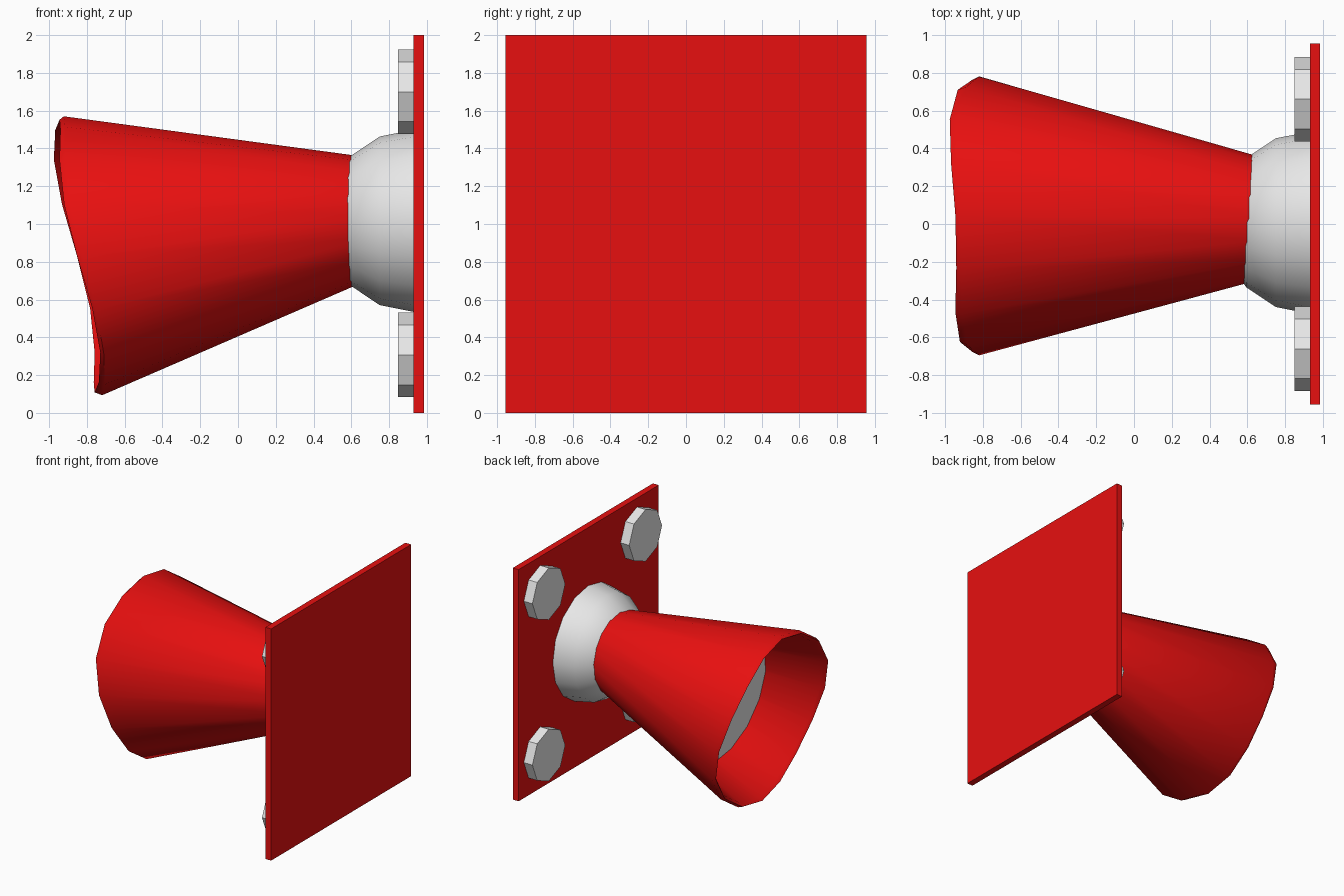
import bpy, bmesh, math

if "Cube" in bpy.data.objects:
    bpy.data.objects.remove(bpy.data.objects["Cube"])


def material(name, colour):
    m = bpy.data.materials.new(name)
    m.diffuse_color = (*colour, 1)
    m.use_nodes = True
    m.node_tree.nodes["Principled BSDF"].inputs["Base Color"].default_value = m.diffuse_color
    return m


RED = material("red paint", (0.8, 0.005, 0.005))
WHITE = material("white", (0.8, 0.8, 0.8))


def finish(name, bm, mat, smooth=None):
    bmesh.ops.recalc_face_normals(bm, faces=bm.faces)
    me = bpy.data.meshes.new(name)
    bm.to_mesh(me)
    bm.free()
    me.materials.append(mat)
    ob = bpy.data.objects.new(name, me)
    bpy.context.collection.objects.link(ob)
    if smooth:
        bpy.ops.object.select_all(action='DESELECT')
        ob.select_set(True)
        bpy.context.view_layer.objects.active = ob
        bpy.ops.object.shade_smooth_by_angle(angle=math.radians(smooth))
    return ob


def tube(name, rings, sides, mat, smooth=None, caps=False, loop=False):
    """Skin rings (x, y, z, radius, tilt, warp) that run along x."""
    bm = bmesh.new()
    rows = []
    for x, y, z, r, tilt, warp in rings:
        row = []
        for i in range(sides):
            a = 2 * math.pi * i / sides
            s, c = math.sin(a), math.cos(a)
            dx = -tilt * r * c + warp * (math.cos(3 * a)
                                         - 0.35 * (s + math.sin(3 * a)))
            row.append(bm.verts.new((x + dx, y + r * s, z + r * c)))
        rows.append(row)
    pairs = list(zip(rows, rows[1:]))
    if loop:
        pairs.append((rows[-1], rows[0]))
    for a, b in pairs:
        for i in range(sides):
            j = (i + 1) % sides
            bm.faces.new((a[i], a[j], b[j], b[i]))
    if caps:
        bm.faces.new(rows[0])
        bm.faces.new(rows[-1])
    bmesh.ops.remove_doubles(bm, verts=bm.verts, dist=1e-5)
    return finish(name, bm, mat, smooth)


# Square wall plate
bm = bmesh.new()
bmesh.ops.create_cube(bm, size=1)
for v in bm.verts:
    v.co = (0.9575 + v.co.x * 0.055, v.co.y * 1.91, 1 + v.co.z * 2)
finish("wall_plate", bm, RED)

# Four octagonal bolt heads
for y in (-0.66, 0.66):
    for z in (0.307, 1.70):
        tube("bolt_head", [(0.848, y, z, 0.224, 0, 0), (0.935, y, z, 0.224, 0, 0)],
             8, WHITE, caps=True)

# Half-ball joint against the plate
dome = []
for k in range(4):
    a = math.radians(22.5 * k)
    dome.append((0.935 - 0.483 * math.sin(a), 0.007, 1.017, 0.483 * math.cos(a), 0, 0))
tube("ball_joint", dome, 16, WHITE, smooth=40, caps=True)

# Hollow flared horn with a rounded, slightly warped lip
tube("horn", [
    (0.72, 0.03, 1.045, 0.310, 0.137, 0),
    (-0.82, 0.043, 0.832, 0.738, 0.165, 0.02),
    (-0.852, 0.043, 0.830, 0.722, 0.170, 0.03),
    (-0.82, 0.043, 0.832, 0.700, 0.165, 0.02),
    (0.72, 0.03, 1.045, 0.275, 0.137, 0),
], 16, RED, smooth=50, loop=True)

# Round lens set back inside the horn
tube("lens", [(-0.38, 0.038, 0.893, 0.60, 0.137, 0),
              (-0.33, 0.038, 0.90, 0.587, 0.137, 0)], 16, WHITE, caps=True)
